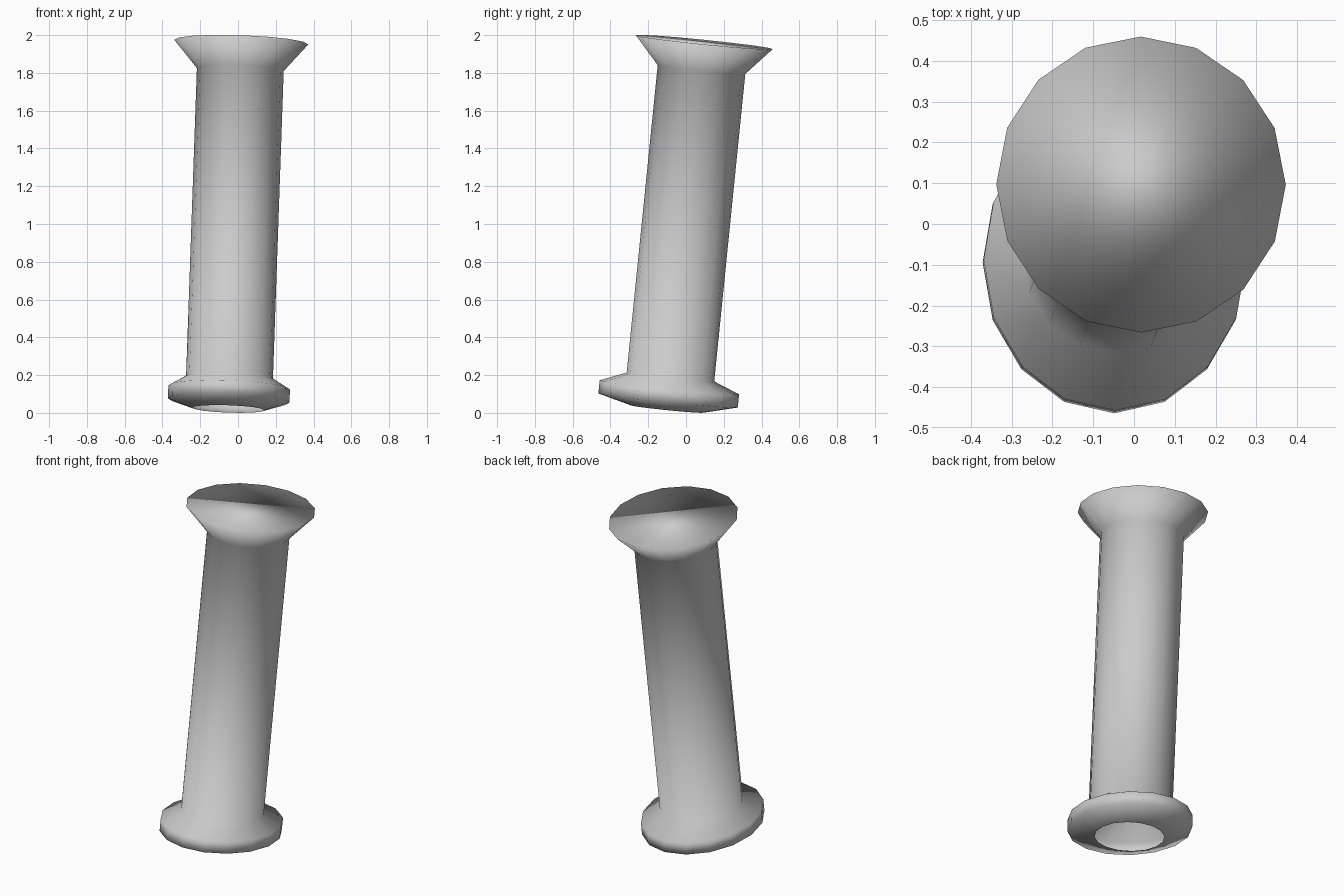
import bpy, bmesh, math
from mathutils import Vector, Matrix

if "Cube" in bpy.data.objects:
    bpy.data.objects.remove(bpy.data.objects["Cube"])

SIDES = 16

# Profile: height along the leaning axis, x radius, y radius
PROFILE = [
    (0.021, 0.190, 0.195),  # open bottom rim
    (0.066, 0.322, 0.371),  # foot flange, lower edge
    (0.136, 0.322, 0.371),  # foot flange, upper edge
    (0.191, 0.230, 0.233),  # shaft bottom
    (1.828, 0.230, 0.233),  # shaft top
    (1.974, 0.355, 0.3645), # flared head rim
]

bm = bmesh.new()
rings = []
for h, rx, ry in PROFILE:
    ring = []
    for i in range(SIDES):
        a = 2 * math.pi * i / SIDES
        ring.append(bm.verts.new((rx * math.cos(a), ry * math.sin(a), h)))
    rings.append(ring)

# Side walls
for low, high in zip(rings, rings[1:]):
    for i in range(SIDES):
        j = (i + 1) % SIDES
        bm.faces.new((low[i], low[j], high[j], high[i]))

# Flat top cap; the bottom stays open
bm.faces.new(rings[-1])

for f in bm.faces:
    f.smooth = True

# Lean the whole column
axis = Vector((0.035, 0.101, 1.0)).normalized()
lean = Vector((0, 0, 1)).rotation_difference(axis).to_matrix().to_4x4()
bm.transform(Matrix.Translation((-0.0515, -0.1015, 0)) @ lean)

mesh = bpy.data.meshes.new("leaning_column")
bm.to_mesh(mesh)
bm.free()
column = bpy.data.objects.new("leaning_column", mesh)
bpy.context.collection.objects.link(column)
